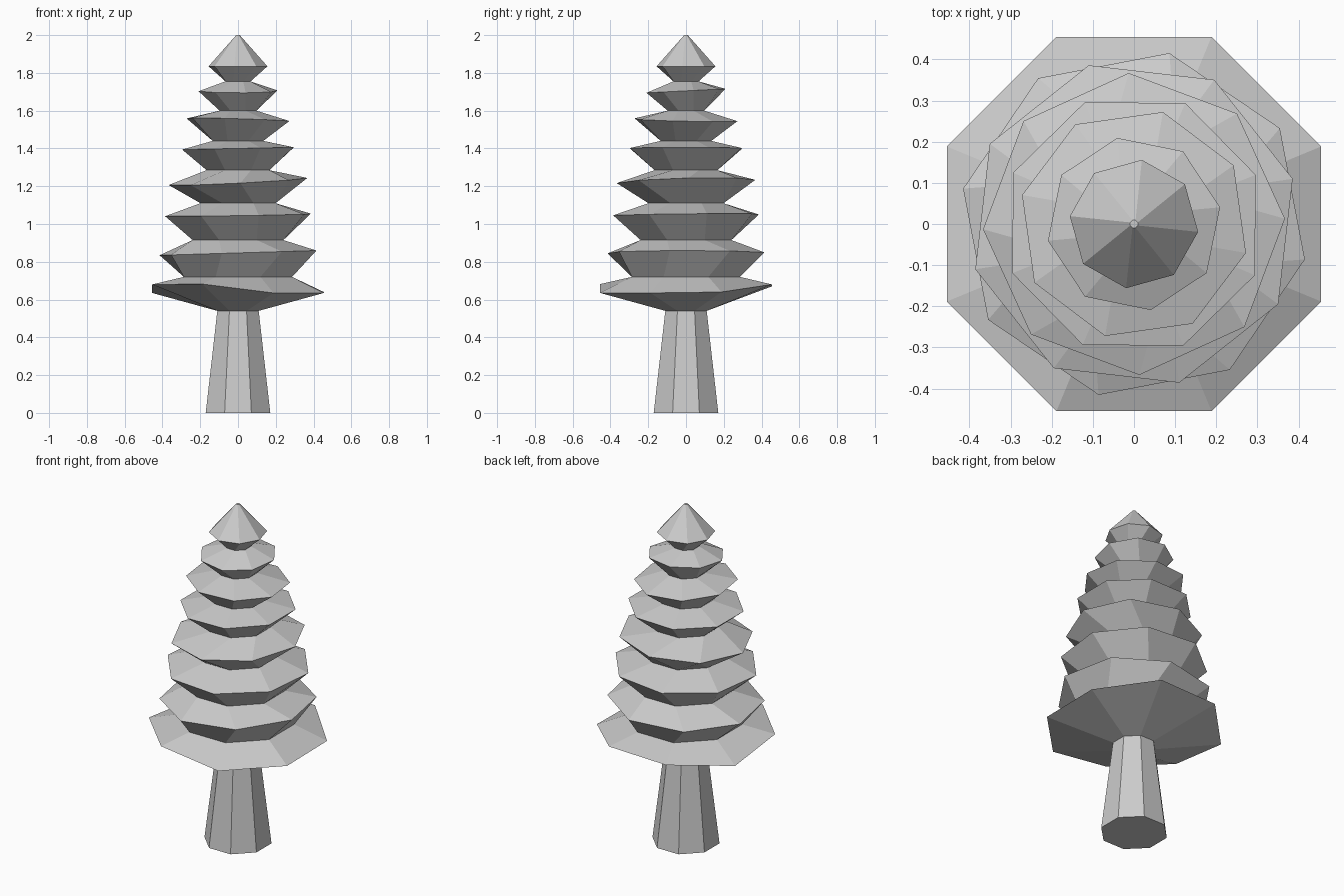
import bpy
import math

if "Cube" in bpy.data.objects:
    bpy.data.objects.remove(bpy.data.objects["Cube"])

SIDES = 8

grey = bpy.data.materials.new("plain_grey")
grey.diffuse_color = (0.6, 0.6, 0.6, 1)
grey.use_nodes = True
grey.node_tree.nodes["Principled BSDF"].inputs["Base Color"].default_value = grey.diffuse_color


def ring(radius, z, turn=22.5, slope=(0, 0), lifts=None):
    """Eight points around the axis, optionally tilted or lifted one by one."""
    pts = []
    for k in range(SIDES):
        a = math.radians(turn + 360 / SIDES * k)
        x, y = radius * math.cos(a), radius * math.sin(a)
        lift = lifts[k] if lifts else 0
        pts.append((x, y, z + slope[0] * x + slope[1] * y + lift))
    return pts


def loft(name, rings):
    """Closed faceted solid through a stack of rings."""
    verts = [p for r in rings for p in r]
    faces = [list(reversed(range(SIDES)))]
    for i in range(len(rings) - 1):
        for k in range(SIDES):
            a, b = i * SIDES + k, i * SIDES + (k + 1) % SIDES
            faces.append([a, b, b + SIDES, a + SIDES])
    faces.append([len(verts) - SIDES + k for k in range(SIDES)])
    mesh = bpy.data.meshes.new(name)
    mesh.from_pydata(verts, [], faces)
    mesh.materials.append(grey)
    obj = bpy.data.objects.new(name, mesh)
    bpy.context.collection.objects.link(obj)
    return obj


# Tapered trunk
loft("trunk", [ring(0.185, 0), ring(0.118, 0.545)])

# Necks between the branch tiers: radius, height
necks = [(0.118, 0.54), (0.31, 0.72), (0.26, 0.915), (0.215, 1.11),
         (0.18, 1.285), (0.145, 1.44), (0.105, 1.60), (0.072, 1.755), (0.01, 2.0)]

# Branch tier rims: radius, height, turn, slope
rims = [(0.492, 0.66, 22.5, (0, 0)), (0.424, 0.847, 33.3, (0.03, 0)),
        (0.401, 1.048, 15.9, (0.015, 0.01)), (0.367, 1.225, 2, (0.05, 0.025)),
        (0.319, 1.40, 22, (0.02, 0)), (0.281, 1.552, 30.5, (-0.03, -0.02)),
        (0.213, 1.705, 11, (0, 0.05)), (0.157, 1.835, 38, (0, 0))]

# The lowest rim is wavy
wave = [-0.02, 0.02, 0.01, -0.025, 0.02, 0.022, -0.025, -0.025]

# Foliage as one continuous stack of flared tiers
stack = [ring(*necks[0])]
for i, (radius, z, turn, slope) in enumerate(rims):
    stack.append(ring(radius, z, turn, slope, wave if i == 0 else None))
    stack.append(ring(*necks[i + 1]))
loft("foliage", stack)
